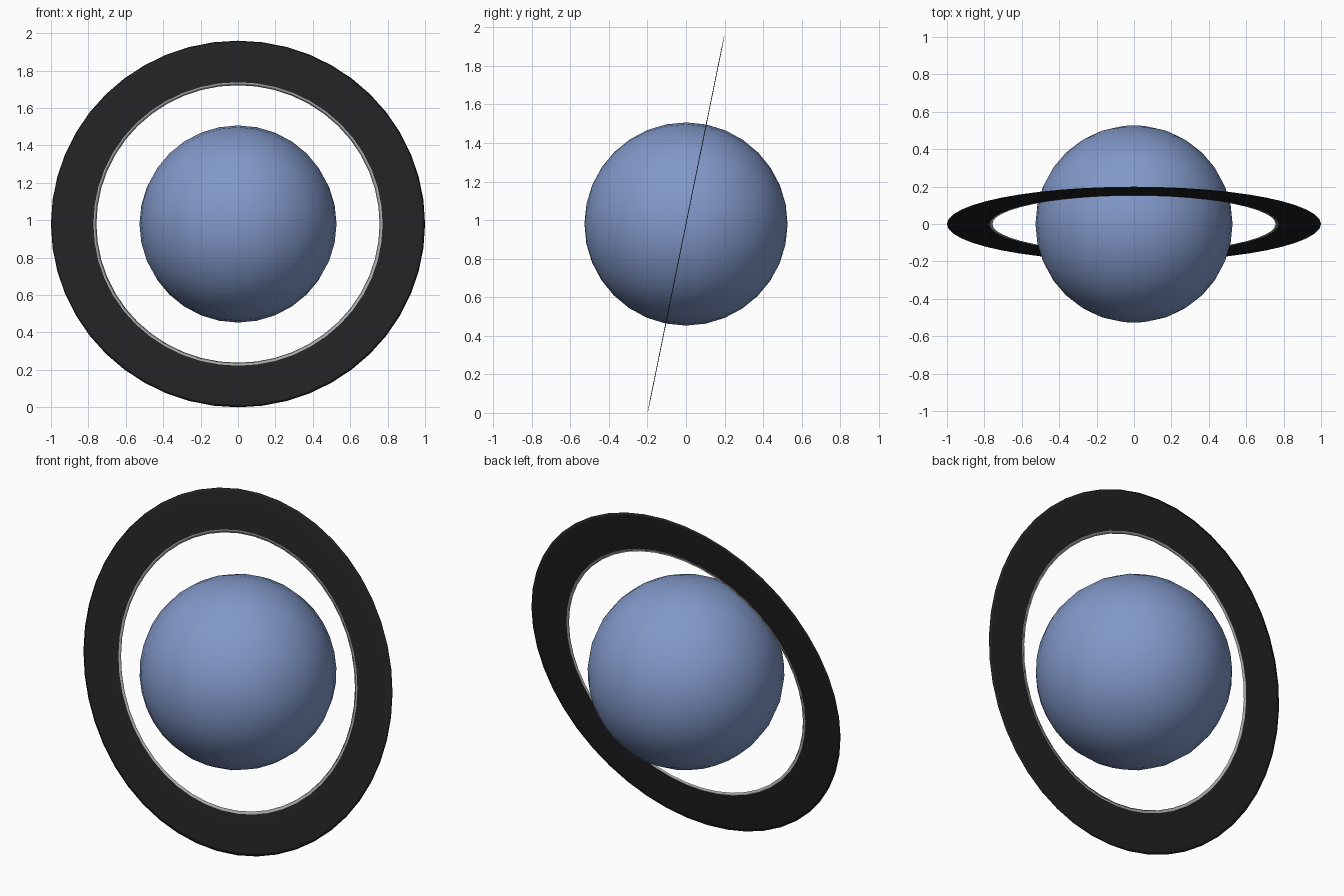
import bpy
import math

if "Cube" in bpy.data.objects:
    bpy.data.objects.remove(bpy.data.objects["Cube"])

TILT = math.radians(78.5)      # ring plane leans back at the top
CENTRE = (0, 0, 0.98)
OUTER, INNER = 1.0, 0.757


def material(name, rgb):
    m = bpy.data.materials.new(name)
    m.diffuse_color = (*rgb, 1)
    m.use_nodes = True
    m.node_tree.nodes["Principled BSDF"].inputs["Base Color"].default_value = m.diffuse_color
    return m


blue = material("soft blue", (0.22, 0.315, 0.58))
black = material("near black", (0.016, 0.016, 0.016))
grey = material("light grey", (0.40, 0.40, 0.40))

# Planet ball, its poles square to the ring
bpy.ops.mesh.primitive_uv_sphere_add(segments=32, ring_count=16, radius=0.527,
                                     location=CENTRE, rotation=(TILT, 0, 0))
ball = bpy.context.object
ball.name = "planet_ball"
ball.data.materials.append(blue)
bpy.ops.object.shade_smooth()

# Ring: a torus flattened almost to a disc
major, minor = (OUTER + INNER) / 2, (OUTER - INNER) / 2
bpy.ops.mesh.primitive_torus_add(major_segments=48, minor_segments=12,
                                 major_radius=major, minor_radius=minor,
                                 location=CENTRE, rotation=(TILT, 0, 0))
ring = bpy.context.object
ring.name = "planet_ring"
for v in ring.data.vertices:
    v.co.z *= 0.015
ring.data.materials.append(black)
ring.data.materials.append(grey)

# Light inner rim: the faces touching the inner edge
for p in ring.data.polygons:
    nearest = min(ring.data.vertices[i].co.xy.length for i in p.vertices)
    p.material_index = 1 if nearest < INNER + 0.005 else 0
bpy.ops.object.shade_smooth()
